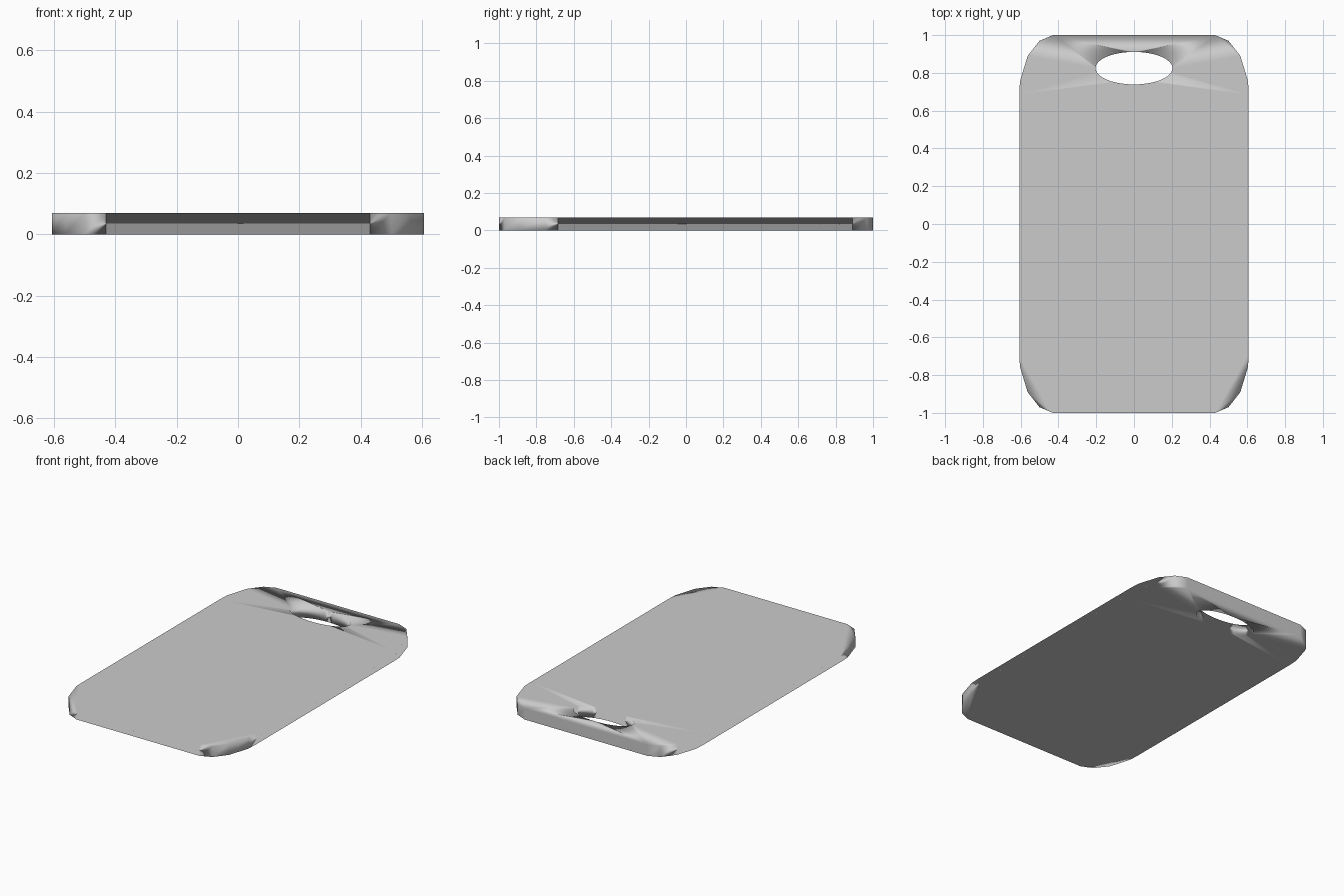
import bpy, bmesh
from math import cos, sin, tau

if "Cube" in bpy.data.objects:
    bpy.data.objects.remove(bpy.data.objects["Cube"])

THICK = 0.07

# Quarter outline of the board, from the side to the end
quarter = [(0.607, 0.685), (0.604, 0.755), (0.563, 0.89), (0.50, 0.97), (0.43, 1.0)]
outline = (quarter
           + [(-x, y) for x, y in reversed(quarter)]
           + [(-x, -y) for x, y in quarter]
           + [(x, -y) for x, y in reversed(quarter)])

# Oval handle hole near the back end
N = 48
hole = [(0.204 * cos(tau * i / N), 0.825 + 0.086 * sin(tau * i / N)) for i in range(N)]

bm = bmesh.new()


def add_loop(points):
    verts = [bm.verts.new((x, y, 0)) for x, y in points]
    return [bm.edges.new((v, verts[(i + 1) % len(verts)])) for i, v in enumerate(verts)]


# Fill between the outline and the hole, then raise to thickness
edges = add_loop(outline) + add_loop(hole)
bmesh.ops.triangle_fill(bm, edges=edges, use_beauty=True, normal=(0, 0, 1))
ext = bmesh.ops.extrude_face_region(bm, geom=bm.faces[:], use_keep_orig=True)
top = [g for g in ext["geom"] if isinstance(g, bmesh.types.BMVert)]
bmesh.ops.translate(bm, verts=top, vec=(0, 0, THICK))
bmesh.ops.recalc_face_normals(bm, faces=bm.faces[:])

mesh = bpy.data.meshes.new("cutting_board")
bm.to_mesh(mesh)
bm.free()
board = bpy.data.objects.new("cutting_board", mesh)
bpy.context.collection.objects.link(board)

# Soft-looking rim with flat top and bottom
for p in mesh.polygons:
    p.use_smooth = True
wn = board.modifiers.new("soft_rim", 'WEIGHTED_NORMAL')
wn.mode = 'FACE_AREA'
wn.weight = 100
